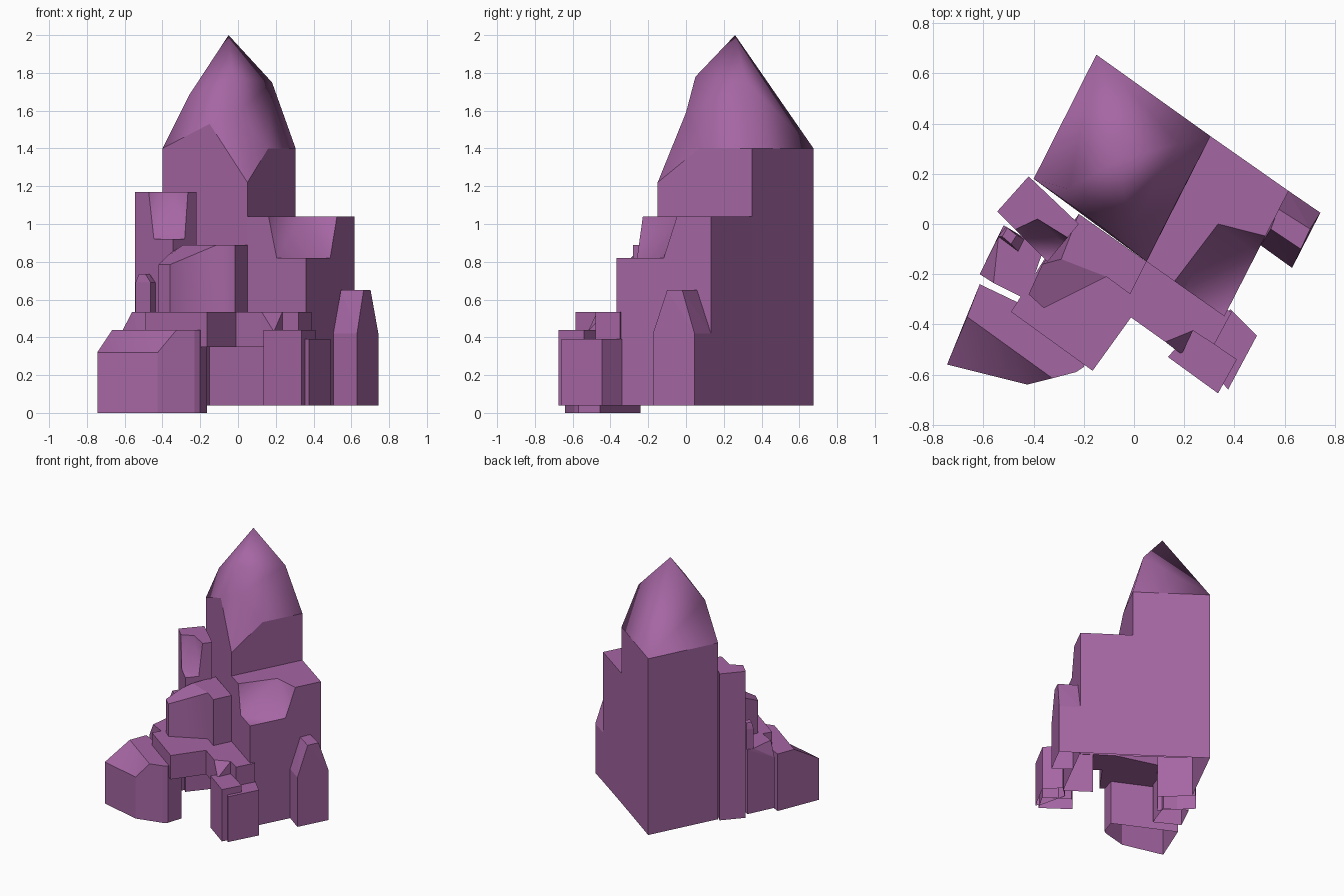
import bpy
import bmesh
from math import radians
from mathutils import Vector

cube = bpy.data.objects.get("Cube")
if cube:
    bpy.data.objects.remove(cube, do_unlink=True)

# One flat colour for the whole rock cluster
purple = bpy.data.materials.new("purple_crystal")
purple.use_nodes = True
colour = (.376, .133, .366, 1)
purple.diffuse_color = colour
shader = next(n for n in purple.node_tree.nodes if n.type == "BSDF_PRINCIPLED")
shader.inputs["Base Color"].default_value = colour
shader.inputs["Roughness"].default_value = .8

GROUND = .04
CAVE = .35  # height of the hollow under the ledges


def finish(name, bm):
    mesh = bpy.data.meshes.new(name)
    bm.to_mesh(mesh)
    bm.free()
    mesh.materials.append(purple)
    obj = bpy.data.objects.new(name, mesh)
    bpy.context.scene.collection.objects.link(obj)
    return obj


def faceted(name, points, flat, soft=""):
    """Mesh from lettered corners; soft faces blend together."""
    bm = bmesh.new()
    used = set(flat + soft)
    verts = {key: bm.verts.new(co) for key, co in points.items() if key in used}
    for word in flat.split():
        bm.faces.new([verts[key] for key in word])
    for word in soft.split():
        bm.faces.new([verts[key] for key in word]).smooth = True
    bmesh.ops.recalc_face_normals(bm, faces=bm.faces[:])
    for edge in bm.edges:
        edge.smooth = all(face.smooth for face in edge.link_faces)
    return finish(name, bm)


def at(z, *plan):
    """Lift plan points to a height."""
    return [(x, y, z) for x, y in plan]


def chunk(name, *levels):
    """Convex rock around all the given points, open where it meets the ground."""
    bm = bmesh.new()
    for level in levels:
        for co in level:
            bm.verts.new(co)
    bmesh.ops.convex_hull(bm, input=bm.verts[:])
    bmesh.ops.dissolve_limit(bm, angle_limit=radians(1),
                             verts=bm.verts[:], edges=bm.edges[:])
    bmesh.ops.recalc_face_normals(bm, faces=bm.faces[:])
    under = [face for face in bm.faces
             if all(v.co.z <= GROUND + .001 for v in face.verts)]
    bmesh.ops.delete(bm, geom=under, context="FACES")
    return finish(name, bm)


def prism(name, low, high, *plan):
    return chunk(name, at(low, *plan), at(high, *plan))


def notched_block(name, corner, left, back, right, inner, top, shelf, walls):
    """Four-sided block whose front corner is broken away down to a shelf."""
    wide, narrow = .64, .5
    e, l, k, r, b = (Vector(p) for p in (corner, left, back, right, inner))
    mouth = e.lerp(l, .57)
    up = lambda p, z: (p.x, p.y, z)
    points = {
        "e": up(e, GROUND), "l": up(l, GROUND),
        "k": up(k, GROUND), "r": up(r, GROUND),
        "E": up(e, shelf), "L": up(l, top), "K": up(k, top), "R": up(r, top),
        "A": up(e.lerp(l, wide), top), "F": up(e.lerp(l, narrow), shelf),
        "C": up(e.lerp(r, wide), top), "D": up(e.lerp(r, narrow), shelf),
        "B": up(b, top),
        "m": up(mouth, GROUND), "n": up(mouth, CAVE), "o": up(l, CAVE),
    }
    return faceted(name, points, walls + " krRK reEDCR LKRCBA",
                   "ABF BCD BDF FDE")


# Main tower with its pointed, softly shaded spire, hollow under the ledges
front, left, back, right = (.05, -.15), (-.4, .18), (-.15, .675), (.305, .35)
tower = {
    "f": (*front, CAVE), "m": (*left, CAVE), "l": (*left, GROUND),
    "b": (*back, GROUND), "r": (*right, GROUND),
    "q": (*front, 1), "s": (*right, 1),  # where the shoulder meets the tower
    "F": (*front, 1.22), "L": (*left, 1.4),
    "B": (*back, 1.4), "R": (*right, 1.4),
    "K": (.16, .07, 1.4),       # right end of the broken front facet
    "P": (-.15, .005, 1.53),    # left end of the broken front facet
    "S": (0, 0, 1.59),          # foot of the front ridge
    "U": (-.03, .05, 1.78),     # bend in the front ridge
    "M": (-.26, .14, 1.68),     # bend in the left ridge
    "N": (.18, .32, 1.75),      # bend in the right ridge
    "A": (-.05, .26, 2),        # tip
}
faceted("tower_spire", tower,
        "lbBLm brsRB sqFKR mfqFPL",
        "FKSP LPM PSUM MUA KRN SKNU UNA LMB MAB ANB NRB")

# Shoulder block beside the tower and the smaller block on the other side
notched_block("shoulder_block", corner=(.36, -.368), left=front, back=right,
              right=(.616, .132), inner=(.335, 0), top=1.04, shelf=.82,
              walls="emnoLAFE")
notched_block("side_block", corner=(-.345, -.15), left=(-.545, .05),
              back=(-.42, .19), right=(-.22, 0), inner=(-.385, .02),
              top=1.17, shelf=.92, walls="elLAFE lkKL")

# Wedge-topped shard against the shoulder
shard_plan = [(.616, .132), (.743, .045), (.63, -.175), (.505, -.085)]
chunk("outer_shard", at(GROUND, *shard_plan), at(.42, *shard_plan),
      at(.65, (.575, .06), (.702, -.02), (.665, -.1), (.545, -.02)))

# Boulder perched on the ledge, with one sloping face
boulder_plan = {"a": front, "b": (-.015, -.28), "c": (-.11, -.21),
                "d": (-.36, -.335), "e": (-.42, -.28),
                "f": (-.365, -.16), "g": (-.22, .04)}
boulder_top = {"d": .785, "e": .785, "f": .84}
boulder = {key: (*xy, .5) for key, xy in boulder_plan.items()}
boulder.update({key.upper(): (*xy, boulder_top.get(key, .89))
                for key, xy in boulder_plan.items()})
boulder["H"] = (-.29, -.14, .89)
faceted("perched_boulder", boulder,
        "ABCHG CDEFH abBA deED efFE fgGHF gaAG",
        "bcCB cdDC")

# Overhanging ledges, the right one with a chipped nose and a short end
prism("left_ledge", CAVE, .535, (-.49, -.35), (-.165, -.585),
      (-.01, -.37), front, (-.3, -.05))
chip = [(.125, -.47), (.235, -.425)]
prism("right_ledge", CAVE, .535, (-.015, -.37), *chip, (.35, -.35), front)
chunk("ledge_nose", at(CAVE, (.19, -.52), *chip), at(.43, (.19, -.52)),
      at(.535, *chip))
prism("ledge_end", CAVE, .535, (.235, -.425), (.32, -.48),
      (.39, -.35), (.34, -.33))

# Pair of pillars under the right ledge
prism("front_pillar", GROUND, .44,
      (.135, -.53), (.335, -.675), (.41, -.54), (.235, -.42))
prism("side_pillar", GROUND, .39,
      (.35, -.63), (.375, -.66), (.49, -.445), (.385, -.34), (.3, -.42))

# Low boulder with a sloping front
low_plan = {"a": (-.615, -.24), "b": (-.165, -.455), "c": (-.2, -.57),
            "d": (-.23, -.59), "t": (-.425, -.64), "u": (-.745, -.56)}
low = {key: (*xy, 0) for key, xy in low_plan.items()}
low.update({key.upper(): (*xy, .32 if key in "tu" else .44)
            for key, xy in low_plan.items()})
low["X"], low["Y"] = at(.44, (-.325, -.615), (-.665, -.37))
faceted("low_boulder", low,
        "abBA bcCB cdDC dtTXD tuUT uaAYU ABCDXY", "XTY TUY")

# Small side rock and the spike standing on it
rock_plan = [(-.52, -.005), (-.36, -.1), (-.43, -.3)]
chunk("small_rock", at(GROUND, (-.615, -.2), *rock_plan),
      at(.43, (-.615, -.2)),
      at(.535, (-.54, -.05), (-.56, -.235), *rock_plan))
spike_plan = [(-.51, -.01), (-.542, -.05), (-.462, -.11), (-.437, -.06)]
chunk("small_spike", at(.5, *spike_plan), at(.69, *spike_plan),
      at(.735, (-.505, -.015), (-.525, -.05), (-.49, -.08), (-.468, -.045)))
